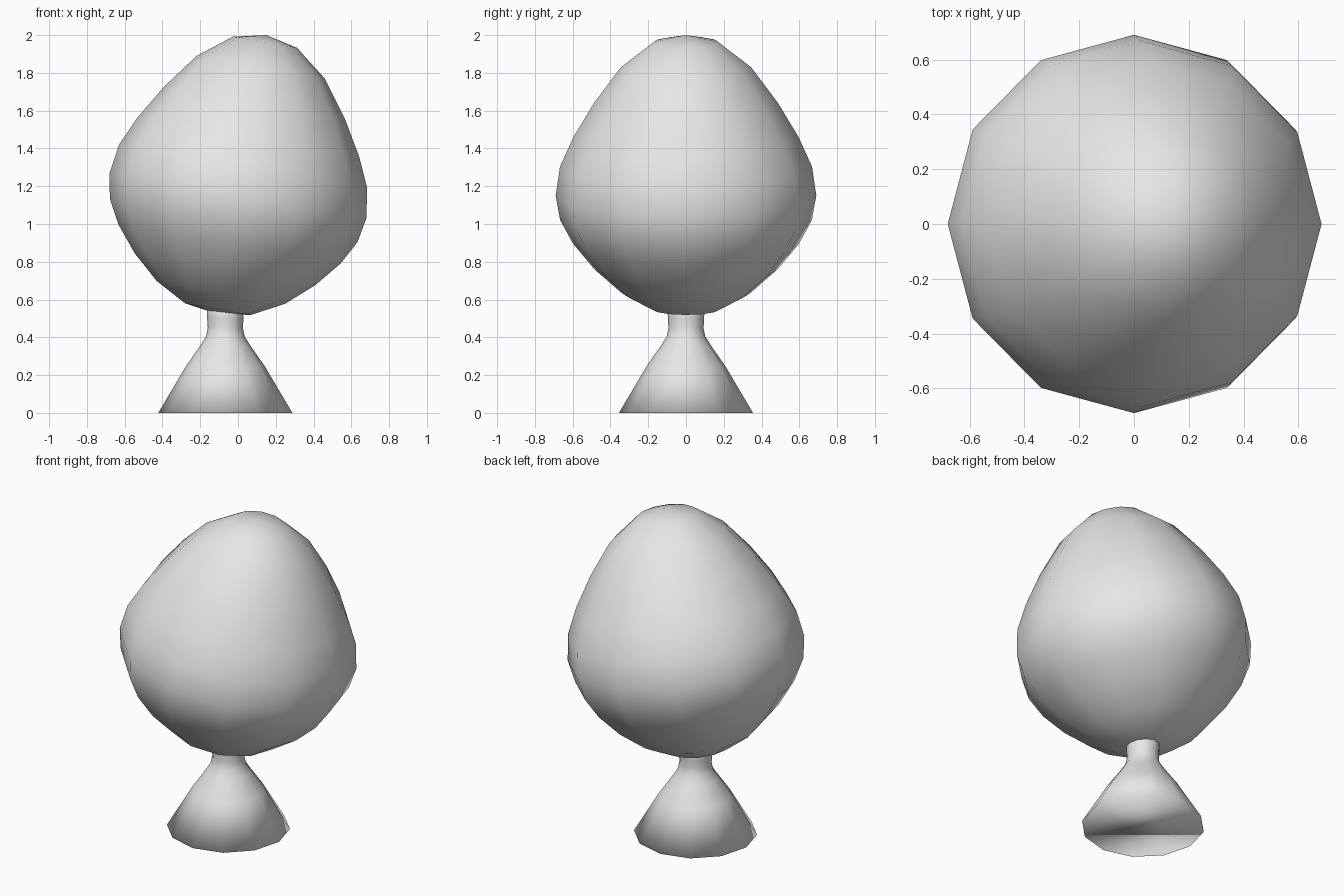
import bpy
import bmesh
from math import cos, sin, pi, radians

SIDES = 12

cube = bpy.data.objects.get("Cube")
if cube:
    bpy.data.objects.remove(cube, do_unlink=True)

grey = bpy.data.materials.new("light grey")
grey.use_nodes = True
grey.diffuse_color = (0.8, 0.8, 0.8, 1)
grey.node_tree.nodes["Principled BSDF"].inputs["Base Color"].default_value = (0.8, 0.8, 0.8, 1)


def lathe(name, profile, location, tilt=0.0):
    """Spin a bottom-to-top (radius, height) profile; radius 0 makes a pole."""
    bm = bmesh.new()
    rings = []
    for r, z in profile:
        count = SIDES if r else 1
        rings.append([bm.verts.new((r * cos(2 * pi * i / SIDES), r * sin(2 * pi * i / SIDES), z))
                      for i in range(count)])
    for low, high in zip(rings, rings[1:]):
        for i in range(SIDES):
            j = (i + 1) % SIDES
            if len(low) == 1:
                bm.faces.new((low[0], high[j], high[i]))
            elif len(high) == 1:
                bm.faces.new((low[i], low[j], high[0]))
            else:
                bm.faces.new((low[i], low[j], high[j], high[i]))
    # Flat caps on open ends
    for ring, flip in ((rings[0], True), (rings[-1], False)):
        if len(ring) > 1:
            bm.faces.new(ring[::-1] if flip else ring)
    for face in bm.faces:
        face.smooth = True
    mesh = bpy.data.meshes.new(name)
    bm.to_mesh(mesh)
    bm.free()
    mesh.materials.append(grey)
    obj = bpy.data.objects.new(name, mesh)
    obj.location = location
    obj.rotation_euler = (0, tilt, 0)
    bpy.context.collection.objects.link(obj)
    return obj


# Egg-shaped head, leaning towards its left
lathe("egg_head",
      [(0, -0.635), (0.177, -0.61), (0.345, -0.52), (0.485, -0.396), (0.597, -0.26),
       (0.666, -0.132), (0.69, 0), (0.667, 0.157), (0.596, 0.315), (0.486, 0.5),
       (0.345, 0.69), (0.172, 0.825), (0, 0.863)],
      (0, 0, 1.15), radians(10))

# Flared foot with a narrow neck
lathe("flared_base",
      [(0.355, 0), (0.21, 0.245), (0.13, 0.36), (0.102, 0.405), (0.093, 0.45),
       (0.096, 0.5), (0.1, 0.6)],
      (-0.067, 0, 0))
